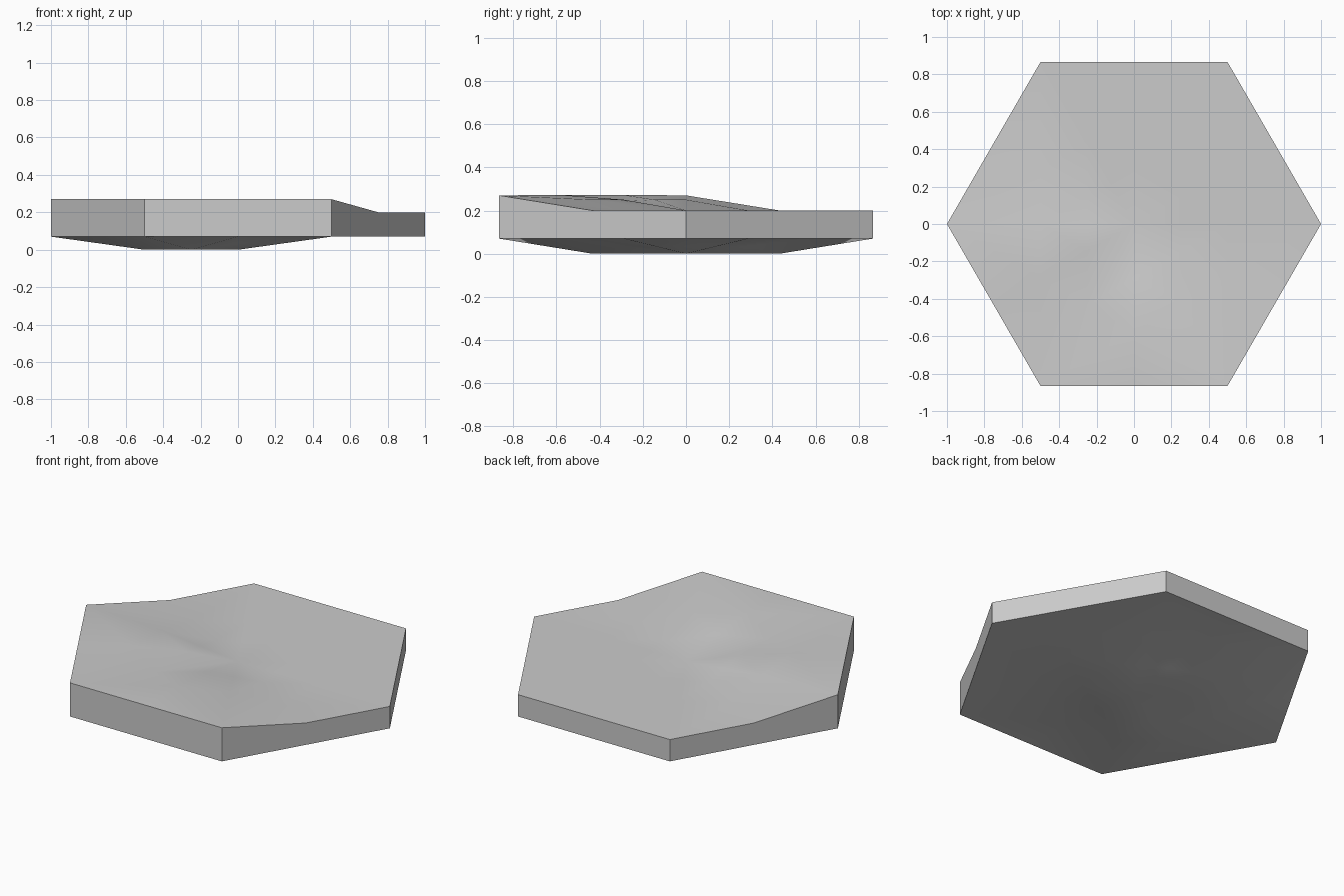
import bpy, bmesh, math

if "Cube" in bpy.data.objects:
    bpy.data.objects.remove(bpy.data.objects["Cube"])

RIM_BOTTOM = 0.07
# heights of inner, middle and rim rings by 30-degree steps from the slope's axis (240 deg)
TOP = {0: (0.218, 0.235, 0.27), 1: (0.25, 0.272, 0.27), 2: (0.225, 0.25, 0.27)}
LOW = (0.2, 0.2, 0.2)


def steps(k, axis):
    d = abs(k - axis) % 12
    return min(d, 12 - d)


def top_heights(k):
    return TOP.get(steps(k, 8), LOW)


def bottom_heights(k):
    # sunken half is centred on the left (180 deg)
    if steps(k, 6) <= 2:
        return (0.0, 0.0, RIM_BOTTOM)
    return (0.035, RIM_BOTTOM, RIM_BOTTOM)


def surface(bm, heights, centre_z, up):
    """Rings of a hexagon fan: corners on even steps, edge middles on odd."""
    centre = bm.verts.new((0, 0, centre_z))
    rings = [[], [], []]
    for k in range(12):
        a = math.radians(30 * k)
        apothem = math.cos(math.radians(30))
        radii = (0.25, 0.5, 1.0) if k % 2 == 0 else (0.289, 0.577, apothem)
        for ring, r, z in zip(rings, radii, heights(k)):
            ring.append(bm.verts.new((r * math.cos(a), r * math.sin(a), z)))
    for k in range(12):
        n = (k + 1) % 12
        faces = [(centre, rings[0][k], rings[0][n])]
        for a, b in zip(rings, rings[1:]):
            # diagonals run from the edge middles so corner lines stay crisp
            if k % 2 == 0:
                faces += [(a[k], b[k], a[n]), (b[k], b[n], a[n])]
            else:
                faces += [(a[k], b[n], a[n]), (a[k], b[k], b[n])]
        for f in faces:
            bm.faces.new(f if up else f[::-1])
    return rings[2]


# hexagonal terrain tile
bm = bmesh.new()
top = surface(bm, top_heights, 0.2, True)
bottom = surface(bm, bottom_heights, 0.0, False)

# side walls
for k in range(12):
    n = (k + 1) % 12
    bm.faces.new((bottom[k], bottom[n], top[n], top[k]))
bmesh.ops.recalc_face_normals(bm, faces=bm.faces[:])

mesh = bpy.data.meshes.new("slope_hex_tile")
bm.to_mesh(mesh)
bm.free()
tile = bpy.data.objects.new("slope_hex_tile", mesh)
bpy.context.collection.objects.link(tile)
bpy.context.view_layer.objects.active = tile
tile.select_set(True)
bpy.ops.object.shade_smooth_by_angle(angle=math.radians(30))
